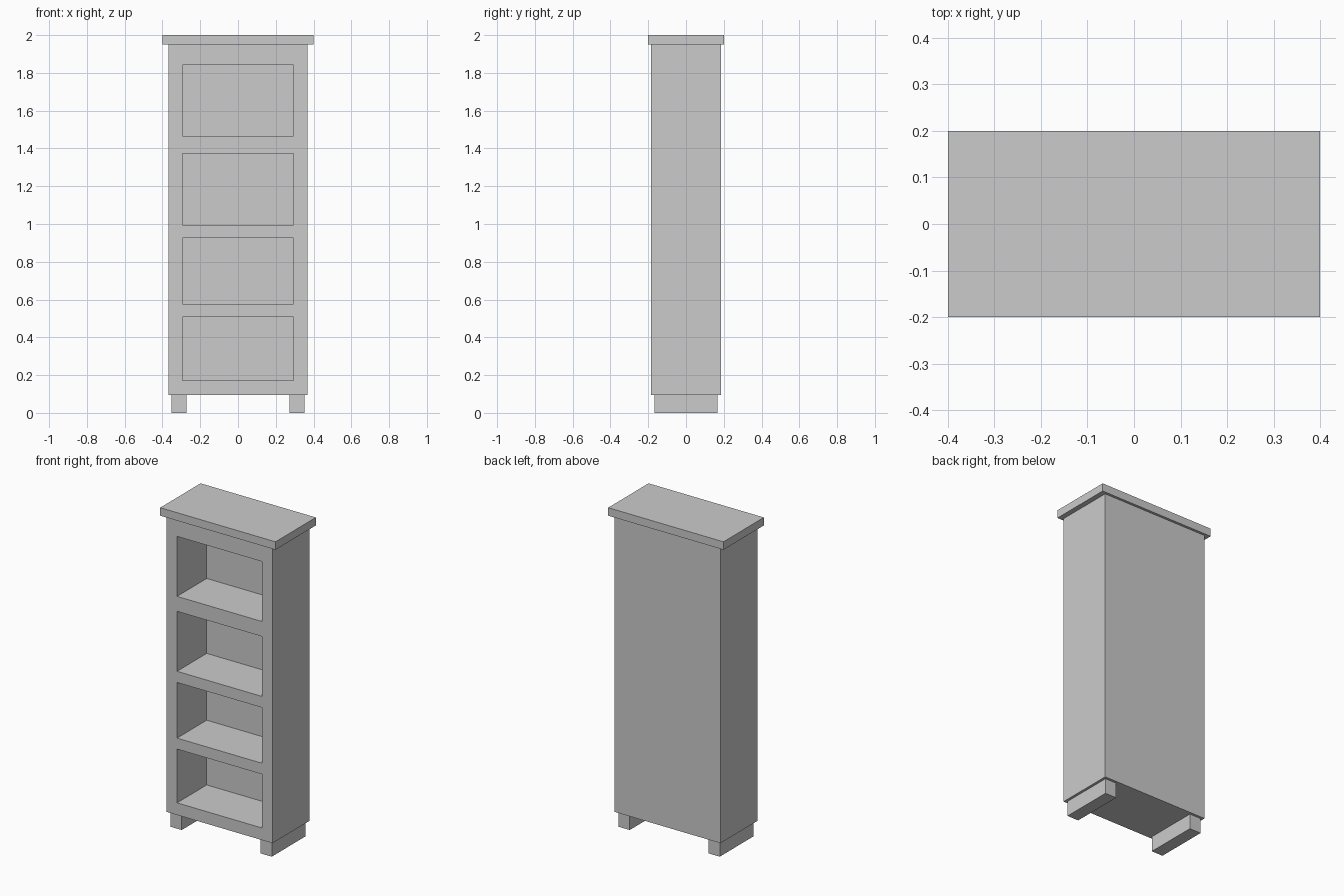
import bpy, bmesh

if "Cube" in bpy.data.objects:
    bpy.data.objects.remove(bpy.data.objects["Cube"])


def finish(bm, name):
    bmesh.ops.recalc_face_normals(bm, faces=bm.faces[:])
    mesh = bpy.data.meshes.new(name)
    bm.to_mesh(mesh)
    bm.free()
    obj = bpy.data.objects.new(name, mesh)
    bpy.context.collection.objects.link(obj)
    return obj


def box(name, lo, hi):
    bm = bmesh.new()
    bmesh.ops.create_cube(bm, size=1)
    for v in bm.verts:
        v.co = [l + (c + 0.5) * (h - l) for c, l, h in zip(v.co, lo, hi)]
    return finish(bm, name)


# Carcass: front grid extruded to the back, then four compartments pushed in
def bookcase_body():
    xs = [-0.368, -0.294, 0.294, 0.368]
    zs = [0.095, 0.171, 0.508, 0.577, 0.926, 0.996, 1.372, 1.466, 1.842, 1.95]
    front, back, recess = -0.184, 0.184, 0.11
    bm = bmesh.new()
    verts = [[bm.verts.new((x, front, z)) for x in xs] for z in zs]
    openings = []
    for r in range(len(zs) - 1):
        for c in range(len(xs) - 1):
            f = bm.faces.new((verts[r][c], verts[r][c + 1],
                              verts[r + 1][c + 1], verts[r + 1][c]))
            if c == 1 and r % 2 == 1:
                openings.append(f)
    ext = bmesh.ops.extrude_face_region(bm, geom=bm.faces[:], use_keep_orig=True)
    for g in ext["geom"]:
        if isinstance(g, bmesh.types.BMVert):
            g.co.y = back
    pushed = bmesh.ops.extrude_discrete_faces(bm, faces=openings)["faces"]
    for f in pushed:
        for v in f.verts:
            v.co.y = recess
    return finish(bm, "bookcase_body")


bookcase_body()

# Overhanging top board
box("top_board", (-0.4, -0.2, 1.95), (0.4, 0.2, 2.0))

# Runner feet, front to back on each side
for side, x0, x1 in (("left", -0.352, -0.273), ("right", 0.273, 0.352)):
    box(side + "_foot", (x0, -0.168, 0), (x1, 0.168, 0.095))
